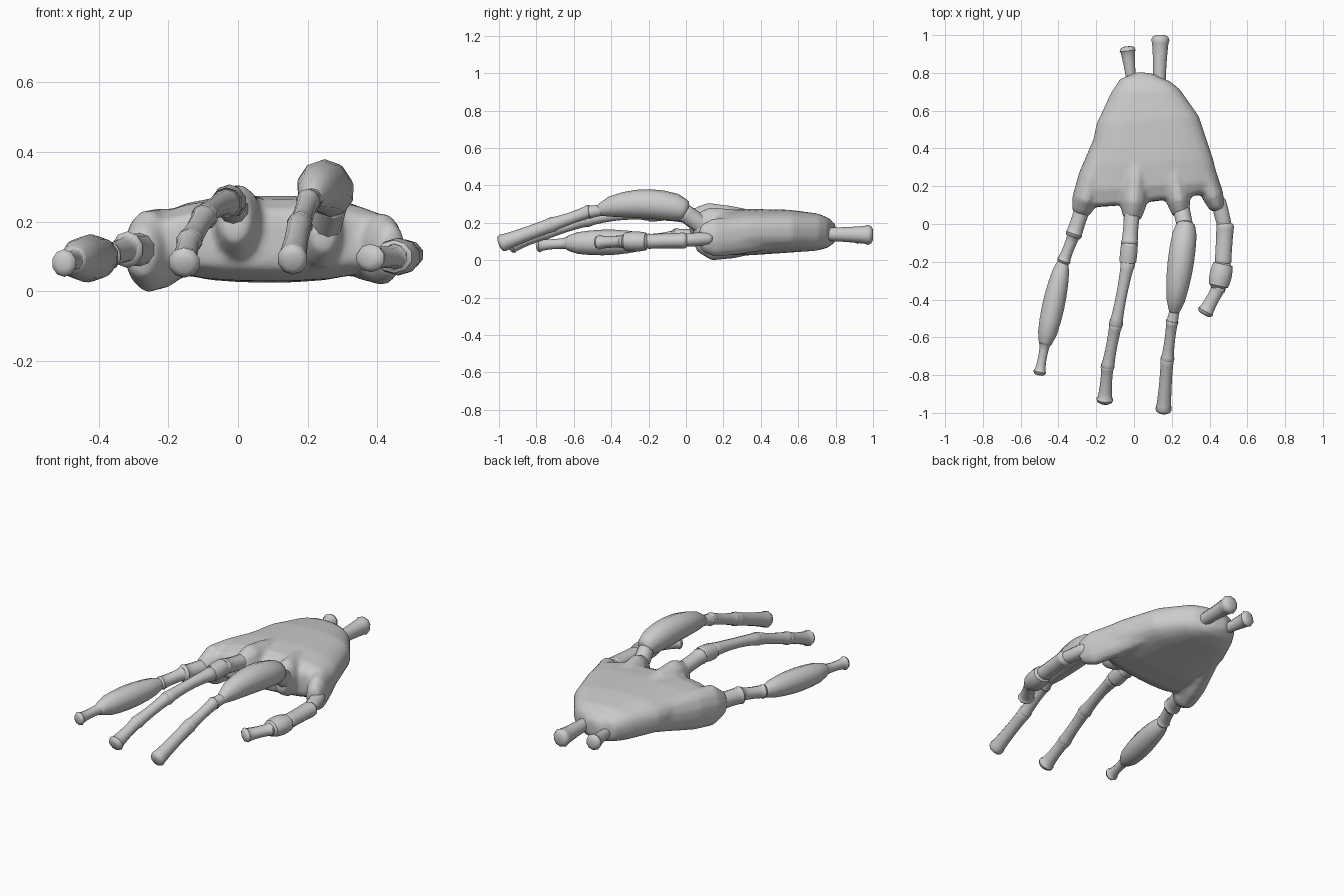
import bpy, bmesh, math
from mathutils import Vector

if "Cube" in bpy.data.objects:
    bpy.data.objects.remove(bpy.data.objects["Cube"])


def tube(bm, pts, sides=10, power=1.0, dome=0.5):
    """Loft elliptical rings along (centre, half width, half height), with rounded ends."""
    last = len(pts) - 1
    rings = []
    for i, (c, rx, rz) in enumerate(pts):
        t = (pts[min(i + 1, last)][0] - pts[max(i - 1, 0)][0]).normalized()
        side = t.cross(Vector((0, 0, 1))).normalized()
        up = side.cross(t)
        ring = (c, rx, rz, side, up)
        if i in (0, last):
            inward = t * min(rx, rz) * dome * (1 if i == 0 else -1)
            pair = [(c, rx * .5, rz * .5, side, up), (c + inward * .35, rx * .85, rz * .85, side, up),
                    (c + inward, rx, rz, side, up)]
            rings += pair if i == 0 else pair[::-1]
        else:
            rings.append(ring)
    bend = lambda v: math.copysign(abs(v) ** power, v)
    loops = []
    for c, rx, rz, s, u in rings:
        angles = [math.tau * (k + .5) / sides for k in range(sides)]
        loops.append([bm.verts.new(c + s * rx * bend(math.cos(a)) + u * rz * bend(math.sin(a)))
                      for a in angles])
    for a, b in zip(loops, loops[1:]):
        for k in range(sides):
            n = (k + 1) % sides
            bm.faces.new((a[k], a[n], b[n], b[k]))
    bm.faces.new(loops[0][::-1])
    bm.faces.new(loops[-1])


def finish(bm, name):
    bmesh.ops.recalc_face_normals(bm, faces=bm.faces)
    me = bpy.data.meshes.new(name)
    bm.to_mesh(me)
    bm.free()
    me.polygons.foreach_set("use_smooth", [True] * len(me.polygons))
    me.set_sharp_from_angle(angle=math.radians(50))
    ob = bpy.data.objects.new(name, me)
    bpy.context.collection.objects.link(ob)
    return ob


def bone(name, a, b, r0, mid, r1, arch=0, tall=1.05, steps=7):
    """Bone from a to b: end radii r0 and r1, waist or belly radius mid, lifted by arch."""
    a, b = Vector(a), Vector(b)
    pts = []
    for i in range(steps + 1):
        t = i / steps
        belly = math.sin(math.pi * t) ** .7
        r = r0 + (r1 - r0) * t + (mid - (r0 + r1) / 2) * belly
        pts.append((a.lerp(b, t) + Vector((0, 0, arch * belly)), r, r * tall))
    bm = bmesh.new()
    tube(bm, pts)
    return finish(bm, name)


def finger(name, joints, radii, tall, arches=(0, 0, 0, 0)):
    """Chain of bones whose ends overlap slightly at the joints."""
    for i, (a, b) in enumerate(zip(joints, joints[1:])):
        a, b = Vector(a), Vector(b)
        start = a - (b - a).normalized() * .03
        bone(f"{name}_bone_{i + 1}", start, b, *radii[i], arch=arches[i], tall=tall)


# palm body: y, left, right, bottom, top
bm = bmesh.new()
body = []
for y, l, r, b, t in [(.80, 0, .13, .09, .20), (.76, -.075, .195, .065, .225), (.70, -.125, .245, .05, .25),
                      (.55, -.20, .345, .04, .27), (.33, -.245, .42, .025, .275), (.20, -.27, .45, .03, .265),
                      (.12, -.24, .44, .06, .24)]:
    body.append((Vector(((l + r) / 2, y, (b + t) / 2)), (r - l) / 2, (t - b) / 2))
tube(bm, body, sides=24, power=.75, dome=.2)

# knuckle ridges fanning out of the palm: start x, knuckle x, y, z, half width, height
for x0, x, y, z, r, h in [(-.12, -.285, .05, .108, .055, .12), (.03, -.01, .02, .21, .055, .11),
                          (.16, .25, .04, .18, .05, .11), (.27, .445, .075, .115, .045, .105)]:
    start, end = Vector((x0, .55, .15)), Vector((x, y, z))
    tube(bm, [(start, .05, .08), (start.lerp(end, .6), r * 1.4, h * .98),
              (start.lerp(end, .84), r * 1.3, h), (end, r, .08)], sides=12)
palm = finish(bm, "palm")
fuse = palm.modifiers.new("fuse", 'REMESH')
fuse.mode = 'VOXEL'
fuse.voxel_size = .012
fuse.use_smooth_shade = True
soften = palm.modifiers.new("soften", 'SMOOTH')
soften.iterations = 6

# fingers: joint positions, then start / middle / end radius of each bone
finger("outer_finger",
       [(-.27, .09, .12), (-.325, -.075, .12), (-.378, -.21, .10), (-.473, -.645, .09), (-.502, -.80, .08)],
       [(.05, .042, .048), (.038, .031, .038), (.028, .062, .038), (.034, .024, .036)], 1.1)
finger("ring_finger",
       [(-.01, .07, .23), (-.025, -.12, .26), (-.035, -.22, .25), (-.10, -.55, .21), (-.142, -.77, .14),
        (-.156, -.95, .075)],
       [(.05, .042, .048), (.044, .048, .044), (.042, .03, .039), (.037, .031, .038), (.037, .033, .046)],
       1, (0, 0, .01, 0, 0))
finger("middle_finger",
       [(.25, .08, .19), (.272, -.02, .262), (.212, -.47, .265), (.20, -.53, .255), (.175, -.73, .185),
        (.155, -1.0, .085)],
       [(.048, .046, .045), (.055, .072, .032), (.03, .029, .035), (.035, .029, .038), (.037, .035, .044)],
       1.08, (0, .038, 0, 0, 0))
finger("thumb",
       [(.45, .11, .115), (.482, -.02, .105), (.47, -.22, .10), (.442, -.35, .10), (.37, -.48, .095)],
       [(.04, .042, .038), (.05, .046, .046), (.044, .062, .044), (.042, .036, .047)], .87)

# forearm bone stubs at the wrist
bone("wrist_bone_left", (-.01, .72, .13), (-.036, .94, .135), .026, .031, .045)
bone("wrist_bone_right", (.133, .68, .14), (.14, 1, .135), .036, .037, .051)
